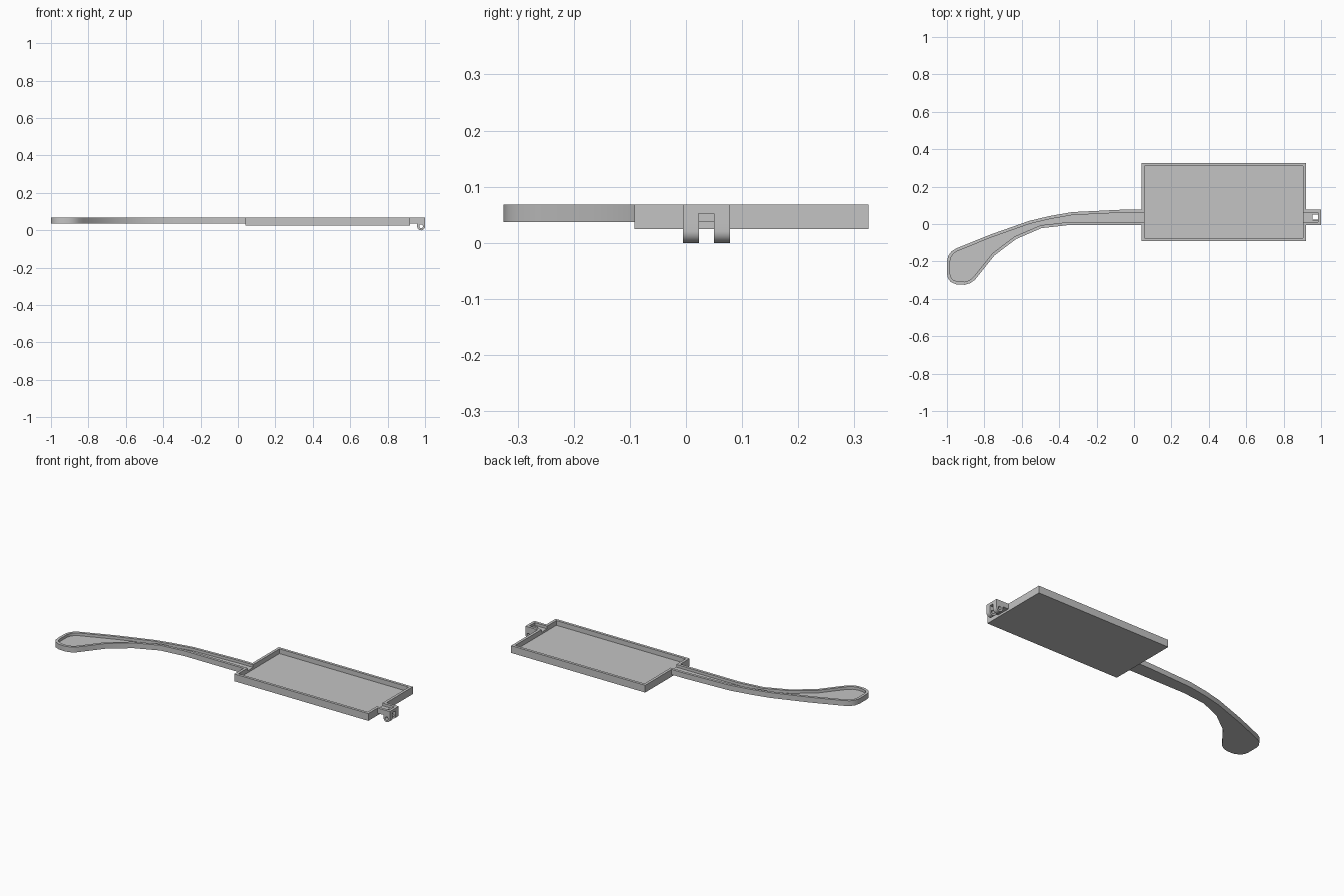
import bpy
import bmesh
from math import cos, sin, pi, radians
from mathutils import Vector

if "Cube" in bpy.data.objects:
    bpy.data.objects.remove(bpy.data.objects["Cube"], do_unlink=True)

grey = bpy.data.materials.new("plain grey")
grey.use_nodes = True
grey.diffuse_color = (0.55, 0.55, 0.55, 1)
grey.node_tree.nodes["Principled BSDF"].inputs["Base Color"].default_value = grey.diffuse_color

TOP = 0.068
WALL = 0.016
ARM_LOW, ARM_HIGH = -0.005, 0.078
ARM_BASE, ARM_FLOOR = 0.037, 0.052


def prism(name, points, direction, recess=0.0):
    """Extrude a planar outline; optionally sink an inset into its far face."""
    bm = bmesh.new()
    base = bm.faces.new([bm.verts.new(p) for p in points])
    new = bmesh.ops.extrude_face_region(bm, geom=[base], use_keep_orig=True)["geom"]
    bmesh.ops.translate(bm, verts=[v for v in new if isinstance(v, bmesh.types.BMVert)],
                        vec=direction)
    bmesh.ops.recalc_face_normals(bm, faces=bm.faces)
    if recess:
        lid = max(bm.faces, key=lambda f: f.calc_center_median().z)
        bmesh.ops.inset_region(bm, faces=[lid], thickness=WALL, use_even_offset=True)
        rim = bmesh.ops.extrude_discrete_faces(bm, faces=[lid])["faces"][0]
        bmesh.ops.translate(bm, verts=rim.verts, vec=(0, 0, -recess))
    mesh = bpy.data.meshes.new(name)
    bm.to_mesh(mesh)
    bm.free()
    mesh.materials.append(grey)
    ob = bpy.data.objects.new(name, mesh)
    bpy.context.collection.objects.link(ob)
    return ob


def block(name, x0, x1, y0, y1, z0, z1, recess=0.0):
    pts = [(x0, y0, z0), (x1, y0, z0), (x1, y1, z0), (x0, y1, z0)]
    return prism(name, pts, Vector((0, 0, z1 - z0)), recess)


def select(ob):
    bpy.ops.object.select_all(action="DESELECT")
    ob.select_set(True)
    bpy.context.view_layer.objects.active = ob


def cut(cutter, *targets):
    """Subtract the cutter from each target, then discard it."""
    for ob in targets:
        mod = ob.modifiers.new("cut", "BOOLEAN")
        mod.operation, mod.solver, mod.object = "DIFFERENCE", "EXACT", cutter
        select(ob)
        bpy.ops.object.modifier_apply(modifier=mod.name)
    bpy.data.objects.remove(cutter, do_unlink=True)


# Rectangular tray
tray = block("tray", 0.04, 0.92, -0.092, 0.325, 0.025, TOP, TOP - 0.04)

# Curved arm with a shallow channel, widening to a rounded tip
outline = [(0.04, ARM_HIGH), (-0.04, ARM_HIGH), (-0.33, 0.064), (-0.45, 0.043),
           (-0.56, 0.017), (-0.77, -0.057), (-0.95, -0.13), (-0.975, -0.145),
           (-0.993, -0.17), (-1, -0.2), (-1, -0.265), (-0.995, -0.29),
           (-0.98, -0.31), (-0.95, -0.323), (-0.905, -0.325), (-0.875, -0.316),
           (-0.85, -0.298), (-0.825, -0.267), (-0.745, -0.167), (-0.63, -0.08),
           (-0.495, -0.022), (-0.345, ARM_LOW), (0.04, ARM_LOW)]
arm = prism("arm", [(x, y, ARM_BASE) for x, y in outline],
            Vector((0, 0, TOP - ARM_BASE)), TOP - ARM_FLOOR)

# Hinge mount
mount = block("hinge_mount", 0.92, 1, ARM_LOW, ARM_HIGH, ARM_BASE, TOP)

# Channel openings through the tray walls
lane = (ARM_LOW + WALL, ARM_HIGH - WALL)
cut(block("cutter", 0.015, 0.06, *lane, ARM_FLOOR, 0.1), tray, arm)
cut(block("cutter", 0.9, 0.984, *lane, ARM_FLOOR, 0.1), tray, mount)

# Slot between the hinge knuckles
cut(block("cutter", 0.955, 0.982, 0.022, 0.05, 0.01, 0.1), mount)
cut(block("cutter", 0.97, 1.1, 0.022, 0.05, 0.01, 0.052), mount)

# Two hinge knuckles with a pin hole
R, CX = 0.021, 0.979
arc = [(CX + R * cos(pi + pi * i / 16), R + R * sin(pi + pi * i / 16)) for i in range(17)]
side = arc + [(1, ARM_BASE), (CX - R, ARM_BASE)]
hole = [(CX + 0.01 * cos(pi * i / 8), R + 0.01 * sin(pi * i / 8)) for i in range(16)]
knuckles = []
for name, y in (("front_knuckle", ARM_LOW), ("back_knuckle", 0.05)):
    knuckles.append(prism(name, [(x, y, z) for x, z in side], Vector((0, 0.028, 0))))
cut(prism("cutter", [(x, -0.1, z) for x, z in hole], Vector((0, 0.3, 0))), *knuckles)

# Smooth curved sides, keep corners crisp
for ob in (arm, *knuckles):
    select(ob)
    bpy.ops.object.shade_smooth_by_angle(angle=radians(30))
